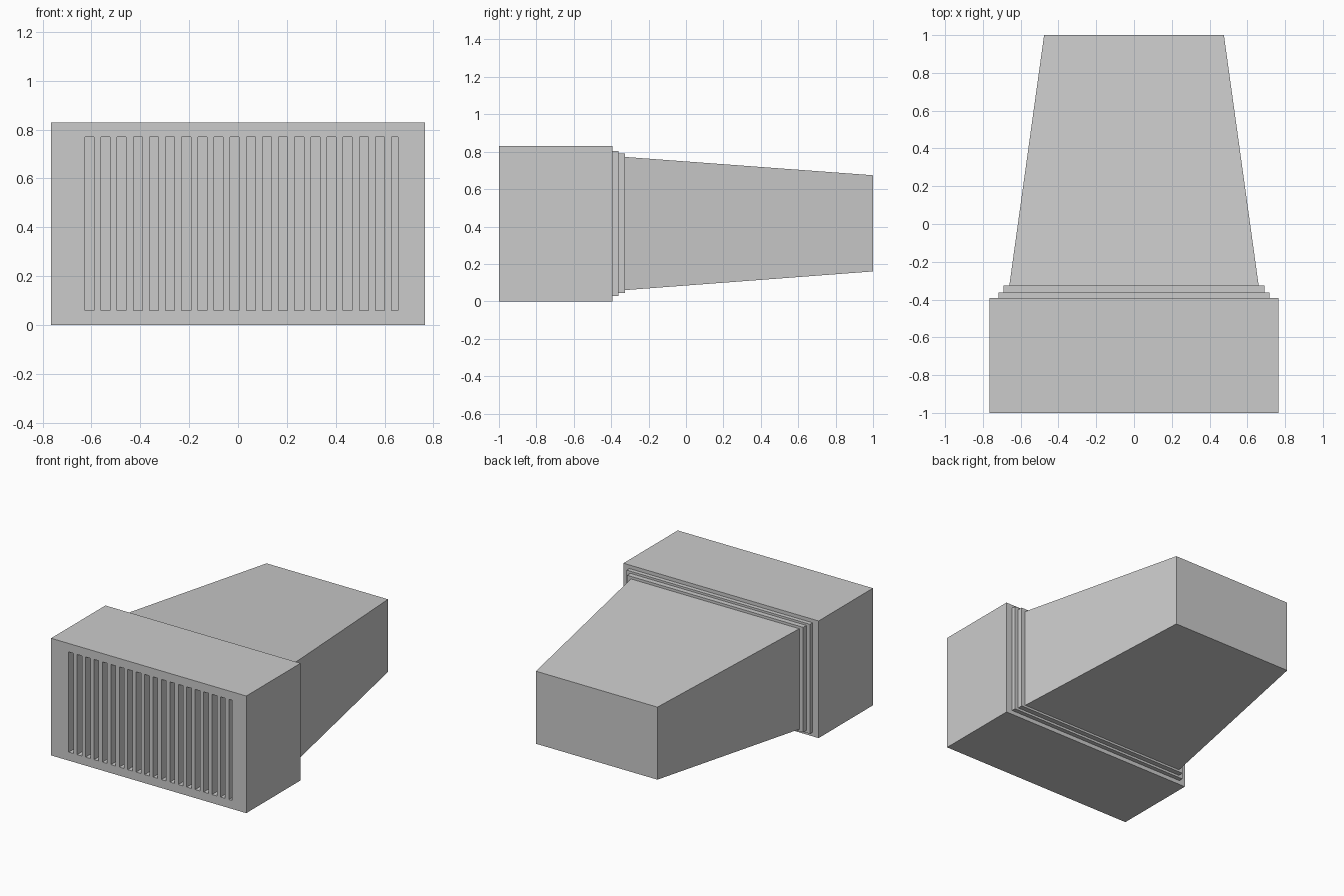
import bpy, bmesh

if "Cube" in bpy.data.objects:
    bpy.data.objects.remove(bpy.data.objects["Cube"])


def loft(bm, rings):
    """Closed rectangular loft along y; each ring is (y, half width, z low, z high)."""
    loops = [[bm.verts.new(p) for p in ((-w, y, lo), (w, y, lo), (w, y, hi), (-w, y, hi))]
             for y, w, lo, hi in rings]
    for a, b in zip(loops, loops[1:]):
        for i in range(4):
            j = (i + 1) % 4
            bm.faces.new((a[i], a[j], b[j], b[i]))
    bm.faces.new(loops[0])
    bm.faces.new(loops[-1][::-1])


def add_box(bm, x0, x1, y0, y1, z0, z1):
    verts = bmesh.ops.create_cube(bm, size=1)["verts"]
    bmesh.ops.scale(bm, vec=(x1 - x0, y1 - y0, z1 - z0), verts=verts)
    bmesh.ops.translate(bm, vec=((x0 + x1) / 2, (y0 + y1) / 2, (z0 + z1) / 2), verts=verts)


def finish(bm, name):
    bmesh.ops.recalc_face_normals(bm, faces=bm.faces)
    mesh = bpy.data.meshes.new(name)
    bm.to_mesh(mesh)
    bm.free()
    obj = bpy.data.objects.new(name, mesh)
    bpy.context.collection.objects.link(obj)
    return obj


# Vent body: front housing, two stepped collars and tapered rear duct
box = (0.765, 0.0, 0.83)
collar_1 = (0.718, 0.029, 0.805)
collar_2 = (0.69, 0.045, 0.79)
duct_front = (0.66, 0.06, 0.772)
duct_back = (0.476, 0.16, 0.674)
bm = bmesh.new()
loft(bm, [(-1.0, *box), (-0.392, *box),
          (-0.392, *collar_1), (-0.362, *collar_1),
          (-0.362, *collar_2), (-0.326, *collar_2),
          (-0.326, *duct_front), (1.0, *duct_back)])
body = finish(bm, "vent_body")

# Row of vertical grille slots; the last one is cut short by the opening edge
COUNT, START, PITCH, WIDTH, DEPTH = 20, -0.627, 0.0661, 0.037, 0.3
bm = bmesh.new()
for i in range(COUNT):
    x = START + i * PITCH
    add_box(bm, x, min(x + WIDTH, 0.655), -1.1, -1.0 + DEPTH, 0.06, 0.77)
cutter = finish(bm, "slot_cutter")
cutter.hide_render = True

cut = body.modifiers.new("grille_slots", 'BOOLEAN')
cut.operation = 'DIFFERENCE'
cut.solver = 'EXACT'
cut.object = cutter
bpy.context.view_layer.objects.active = body
body.select_set(True)
bpy.ops.object.modifier_apply(modifier=cut.name)
bpy.data.objects.remove(cutter)
